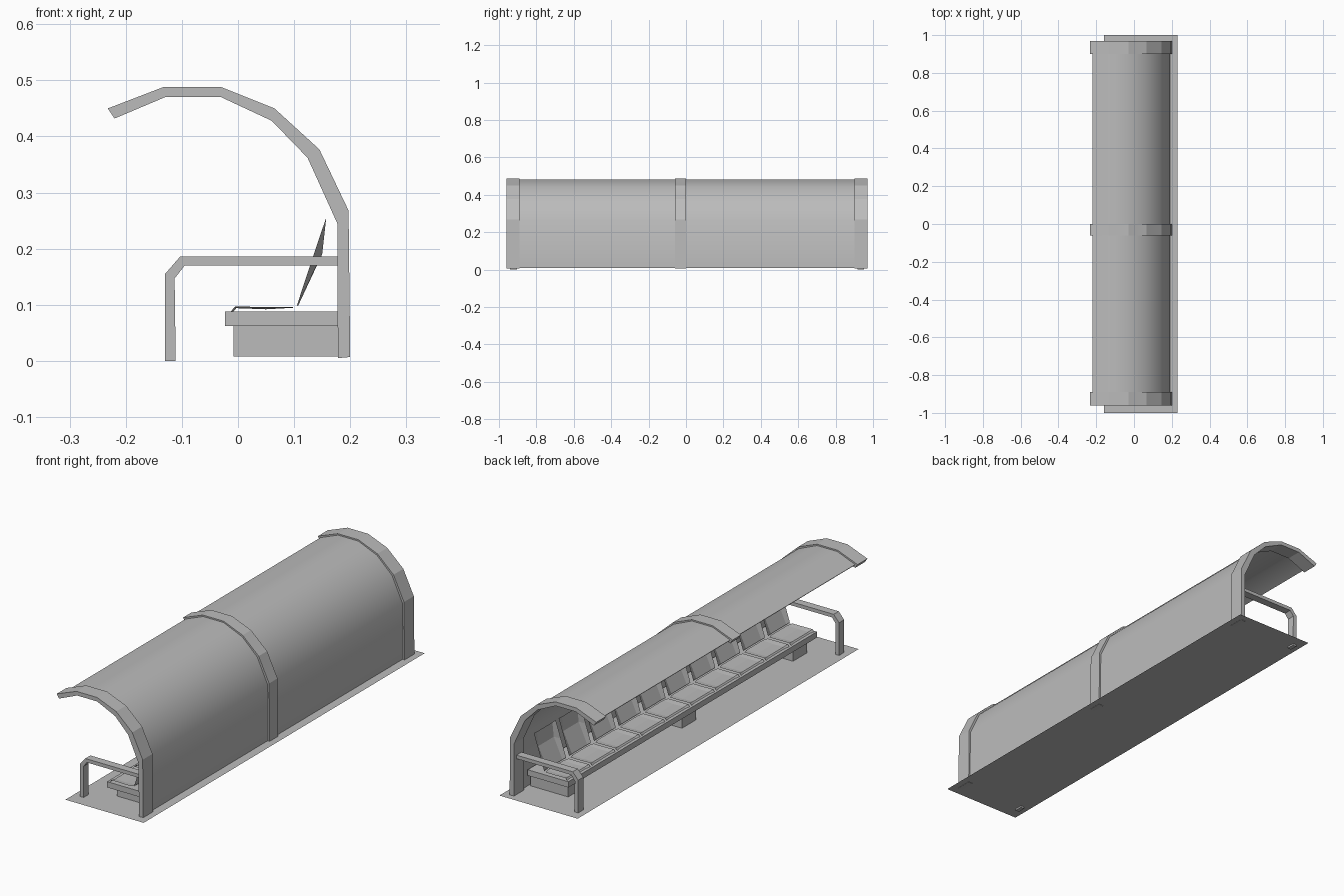
import bpy
import bmesh
from mathutils import Vector

if "Cube" in bpy.data.objects:
    bpy.data.objects.remove(bpy.data.objects["Cube"])

# One plain grey for the whole shelter
grey = bpy.data.materials.new("plain_grey")
grey.use_nodes = True
COLOUR = (0.5, 0.5, 0.5, 1)
grey.diffuse_color = COLOUR
grey.node_tree.nodes["Principled BSDF"].inputs["Base Color"].default_value = COLOUR


def make_object(name, bm):
    mesh = bpy.data.meshes.new(name)
    bm.to_mesh(mesh)
    bm.free()
    mesh.materials.append(grey)
    obj = bpy.data.objects.new(name, mesh)
    bpy.context.collection.objects.link(obj)
    return obj


def band(name, outer, inner, y0, y1):
    """Strip between two matching xz polylines, extruded from y0 to y1."""
    bm = bmesh.new()
    rings = []
    for o, i in zip(outer, inner):
        rings.append([bm.verts.new((p[0], y, p[1]))
                      for p, y in ((o, y0), (o, y1), (i, y1), (i, y0))])
    for a, b in zip(rings, rings[1:]):
        for k in range(4):
            n = (k + 1) % 4
            bm.faces.new((a[k], a[n], b[n], b[k]))
    bm.faces.new(rings[0])
    bm.faces.new(rings[-1])
    bmesh.ops.recalc_face_normals(bm, faces=bm.faces)
    return make_object(name, bm)


def block(name, x0, x1, y0, y1, z0, z1):
    return band(name, [(x0, z1), (x1, z1)], [(x0, z0), (x1, z0)], y0, y1)


def blend(a, b, t):
    return [Vector(p).lerp(Vector(q), t) for p, q in zip(a, b)]


def dished_sheet(name, edge, middle, y, half_width):
    """Sheet whose flat centre lies on one profile and side wings rise to another."""
    bm = bmesh.new()
    columns = [(-1, edge), (-0.7, middle), (0.7, middle), (1, edge)]
    grid = [[bm.verts.new((px, y + s * half_width, pz)) for px, pz in prof]
            for s, prof in columns]
    for a, b in zip(grid, grid[1:]):
        for k in range(len(a) - 1):
            bm.faces.new((a[k], a[k + 1], b[k + 1], b[k]))
    for f in bm.faces:
        f.normal_update()
        if f.normal.z - f.normal.x < 0:
            f.normal_flip()
    return make_object(name, bm)


# Ground sheet, with one separate panel by the open front
G = 0.008
ground = bmesh.new()
panel = [(-0.16, -1), (-0.075, -1), (-0.02, -0.22), (-0.16, -0.21)]
rest = [(-0.16, 1), (0.23, 1), (0.23, -1)] + panel[1:]
for outline in (panel, rest):
    ground.faces.new([ground.verts.new((x, y, G)) for x, y in outline])
make_object("ground_sheet", ground)

# Three arched ribs
arch_out = [(-0.232, 0.45), (-0.133, 0.488), (-0.03, 0.488), (0.065, 0.45),
            (0.145, 0.377), (0.197, 0.268), (0.2, 0.007)]
arch_in = [(-0.22, 0.432), (-0.13, 0.47), (-0.03, 0.47), (0.06, 0.428),
           (0.124, 0.362), (0.177, 0.245), (0.178, 0.005)]
for name, y0, y1 in (("front_rib", -0.96, -0.89), ("middle_rib", -0.06, 0.0),
                     ("back_rib", 0.9, 0.97)):
    band(name, arch_out, arch_in, y0, y1)

# Curved roof and rear wall shell held between the ribs
shell_out = blend(arch_out, arch_in, 0.35)
shell_in = blend(arch_out, arch_in, 0.6)
for line in (shell_out, shell_in):
    line[0] += Vector((0.008, 0.003))
    line[-1][1] = 0.01
shell = band("roof_shell", shell_out, shell_in, -0.957, 0.967)
bpy.ops.object.select_all(action="DESELECT")
shell.select_set(True)
bpy.context.view_layer.objects.active = shell
bpy.ops.object.shade_smooth_by_angle(angle=0.65)

# End handrails
rail_out = [(-0.13, 0), (-0.13, 0.155), (-0.103, 0.186), (0.18, 0.186)]
rail_in = [(-0.111, 0), (-0.113, 0.147), (-0.095, 0.17), (0.18, 0.17)]
for name, y in (("front_handrail", -0.922), ("back_handrail", 0.935)):
    band(name, rail_out, rail_in, y - 0.018, y + 0.018)

# Bench slab on three plinths
block("bench_slab", -0.023, 0.18, -0.9, 0.87, 0.062, 0.088)
for k, y in enumerate((-0.8, -0.01, 0.8)):
    block(f"bench_plinth_{k + 1}", -0.008, 0.18, y - 0.05, y + 0.05, G, 0.064)

# Row of ten dished seats with backrests
pan_edge = [(-0.022, 0.078), (-0.005, 0.097), (0.05, 0.096), (0.095, 0.096)]
pan_mid = [(-0.022, 0.072), (-0.003, 0.094), (0.05, 0.092), (0.103, 0.095)]
back_edge = [(0.105, 0.099), (0.131, 0.178), (0.157, 0.255)]
back_mid = [(0.107, 0.098), (0.15, 0.19), (0.157, 0.253)]
PITCH = 0.177
for k in range(10):
    y = -0.015 + (k - 4.5) * PITCH
    dished_sheet(f"seat_pan_{k + 1}", pan_edge, pan_mid, y, 0.082)
    dished_sheet(f"seat_back_{k + 1}", back_edge, back_mid, y, 0.078)
